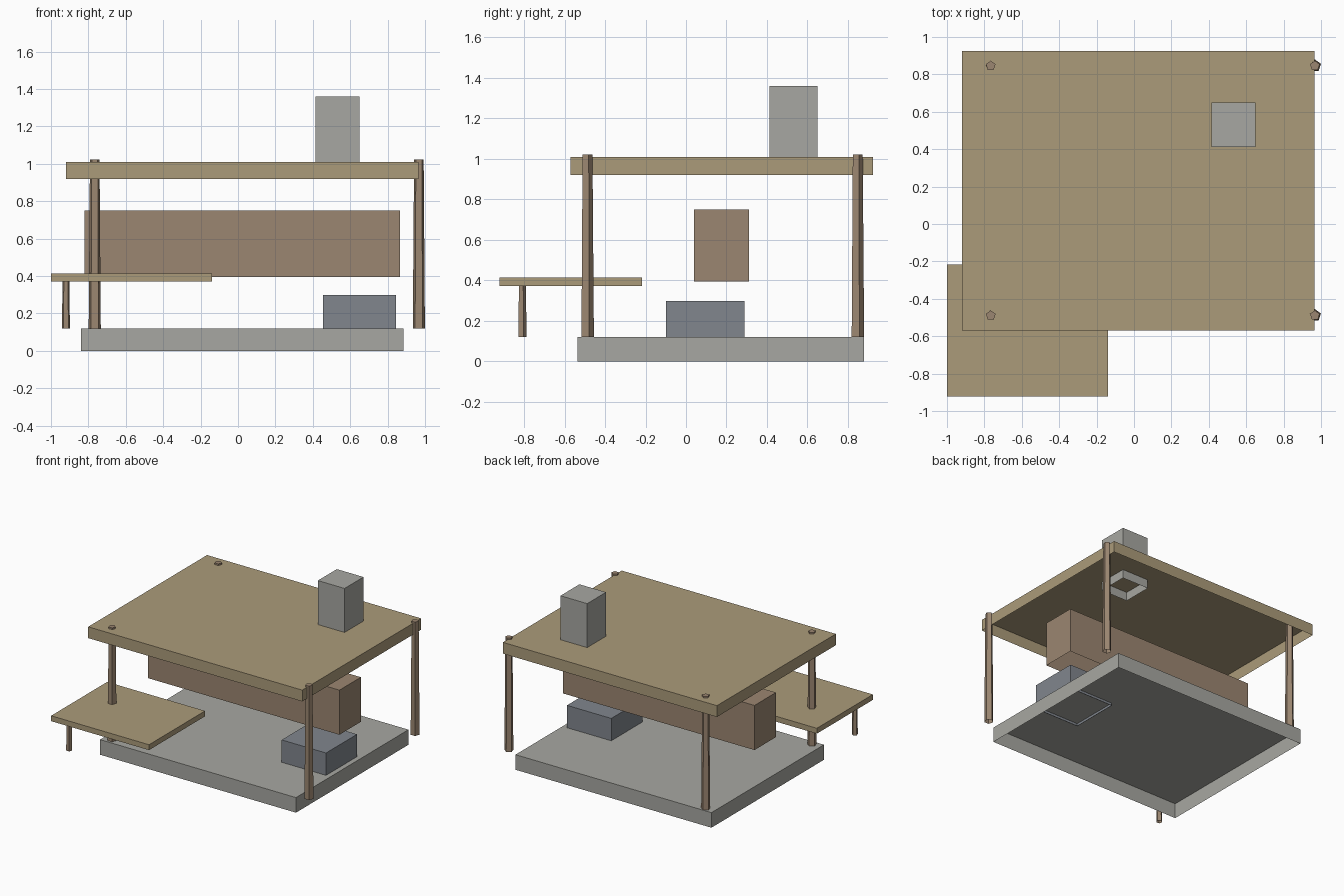
import bpy, bmesh, math
from mathutils import Matrix

if "Cube" in bpy.data.objects:
    bpy.data.objects.remove(bpy.data.objects["Cube"])


def material(name, rgb):
    m = bpy.data.materials.new(name)
    m.diffuse_color = (*rgb, 1)
    m.use_nodes = True
    m.node_tree.nodes["Principled BSDF"].inputs["Base Color"].default_value = m.diffuse_color
    return m


TAN = material("tan_boards", (0.41, 0.33, 0.195))
WOOD = material("brown_wood", (0.33, 0.24, 0.165))
STONE = material("grey_stone", (0.39, 0.39, 0.36))
IRON = material("blue_grey_metal", (0.22, 0.24, 0.27))


def finish(name, bm, mat):
    # every part is a shell left open underneath
    bm.normal_update()
    under = [f for f in bm.faces if f.normal.z < -0.9]
    bmesh.ops.delete(bm, geom=under, context='FACES')
    mesh = bpy.data.meshes.new(name)
    bm.to_mesh(mesh)
    bm.free()
    mesh.materials.append(mat)
    obj = bpy.data.objects.new(name, mesh)
    bpy.context.collection.objects.link(obj)
    return obj


def box(name, x, y, z, mat):
    bm = bmesh.new()
    size = [b - a for a, b in (x, y, z)]
    mid = [(a + b) / 2 for a, b in (x, y, z)]
    bmesh.ops.create_cube(bm, size=1, matrix=Matrix.Translation(mid) @ Matrix.Diagonal((*size, 1)))
    return finish(name, bm, mat)


def post(name, x, y, z0, z1, r0, r1, mat):
    # five-sided tapered pole with one corner pointing to the back
    bm = bmesh.new()
    rings = []
    for r, z in ((r0, z0), (r1, z1)):
        angles = [math.radians(90 + 72 * i) for i in range(5)]
        rings.append([bm.verts.new((x + r * math.cos(a), y + r * math.sin(a), z)) for a in angles])
    low, high = rings
    for i in range(5):
        j = (i + 1) % 5
        bm.faces.new((low[i], low[j], high[j], high[i]))
    bm.faces.new(high)
    return finish(name, bm, mat)


# Floor and roof slabs
box("floor_slab", (-0.84, 0.885), (-0.535, 0.88), (0, 0.12), STONE)
box("roof_slab", (-0.92, 0.965), (-0.57, 0.925), (0.92, 1.01), TAN)

# Corner posts
for side, x in (("left", -0.766), ("right", 0.967)):
    for end, y in (("front", -0.489), ("back", 0.846)):
        post(f"{end}_{side}_post", x, y, 0.12, 1.023, 0.034, 0.027, WOOD)

# Hanging beam, metal block and chimney
box("long_beam", (-0.82, 0.865), (0.04, 0.31), (0.395, 0.75), WOOD)
box("metal_block", (0.455, 0.845), (-0.10, 0.29), (0.10, 0.298), IRON)
box("chimney", (0.415, 0.65), (0.412, 0.65), (0.94, 1.36), STONE)

# Side table with its single leg
box("table_top", (-1.0, -0.138), (-0.922, -0.217), (0.372, 0.415), TAN)
post("table_leg", -0.92, -0.81, 0.12, 0.375, 0.0225, 0.019, WOOD)
